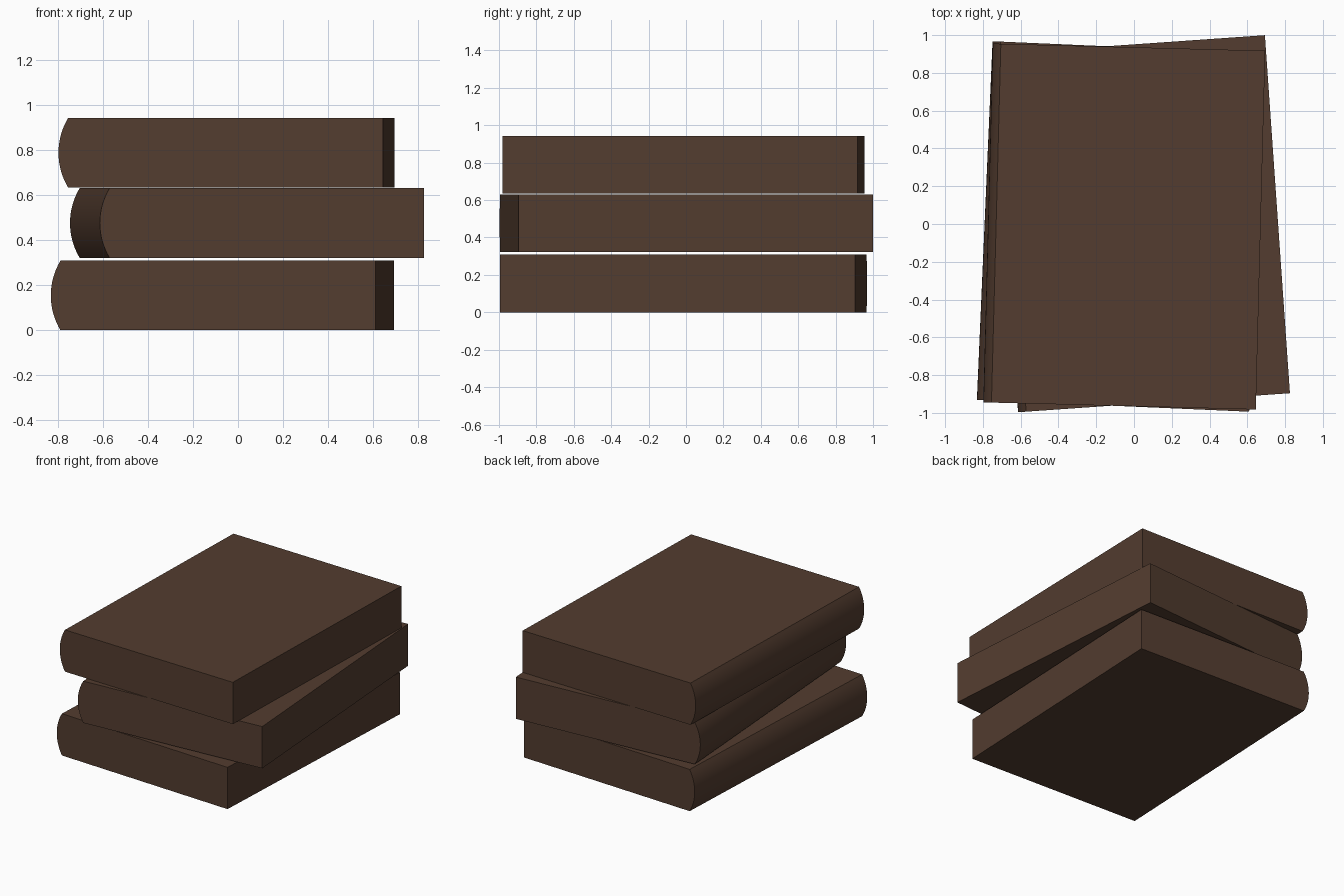
import bpy, bmesh, math

if "Cube" in bpy.data.objects:
    bpy.data.objects.remove(bpy.data.objects["Cube"])

brown = bpy.data.materials.new("dark_brown_leather")
brown.diffuse_color = (0.087, 0.046, 0.029, 1.0)
brown.use_nodes = True
brown.node_tree.nodes["Principled BSDF"].inputs["Base Color"].default_value = brown.diffuse_color

WIDTH, LENGTH, HEIGHT, BULGE = 1.40, 1.90, 0.309, 0.043
SEGMENTS = 16


def book_profile():
    """Cross-section in x/z: a rectangle with a rounded spine on the left."""
    half = HEIGHT / 2
    radius = (half ** 2 + BULGE ** 2) / (2 * BULGE)
    cx = -WIDTH / 2 - BULGE + radius
    sweep = math.asin(half / radius)
    points = [(WIDTH / 2, 0.0), (WIDTH / 2, HEIGHT)]
    for i in range(SEGMENTS + 1):
        a = sweep - 2 * sweep * i / SEGMENTS
        points.append((cx - radius * math.cos(a), half + radius * math.sin(a)))
    return points


def make_book(name, location, degrees):
    # Extrude the cross-section along the length of the book
    bm = bmesh.new()
    verts = [bm.verts.new((x, -LENGTH / 2, z)) for x, z in book_profile()]
    face = bm.faces.new(verts)
    result = bmesh.ops.extrude_face_region(bm, geom=[face], use_keep_orig=True)
    moved = [v for v in result["geom"] if isinstance(v, bmesh.types.BMVert)]
    bmesh.ops.translate(bm, verts=moved, vec=(0, LENGTH, 0))
    bmesh.ops.recalc_face_normals(bm, faces=bm.faces)
    mesh = bpy.data.meshes.new(name)
    bm.to_mesh(mesh)
    bm.free()
    mesh.materials.append(brown)
    book = bpy.data.objects.new(name, mesh)
    book.location = location
    book.rotation_euler.z = math.radians(degrees)
    bpy.context.collection.objects.link(book)
    # Smooth spine, crisp edges
    bpy.ops.object.select_all(action='DESELECT')
    book.select_set(True)
    bpy.context.view_layer.objects.active = book
    bpy.ops.object.shade_smooth_by_angle(angle=math.radians(12))


# Three loosely stacked books
make_book("bottom_book", (-0.048, -0.014, 0.0), -2.5)
make_book("middle_book", (0.061, 0.003, 0.322), 4.0)
make_book("top_book", (-0.030, -0.014, 0.634), -1.5)
